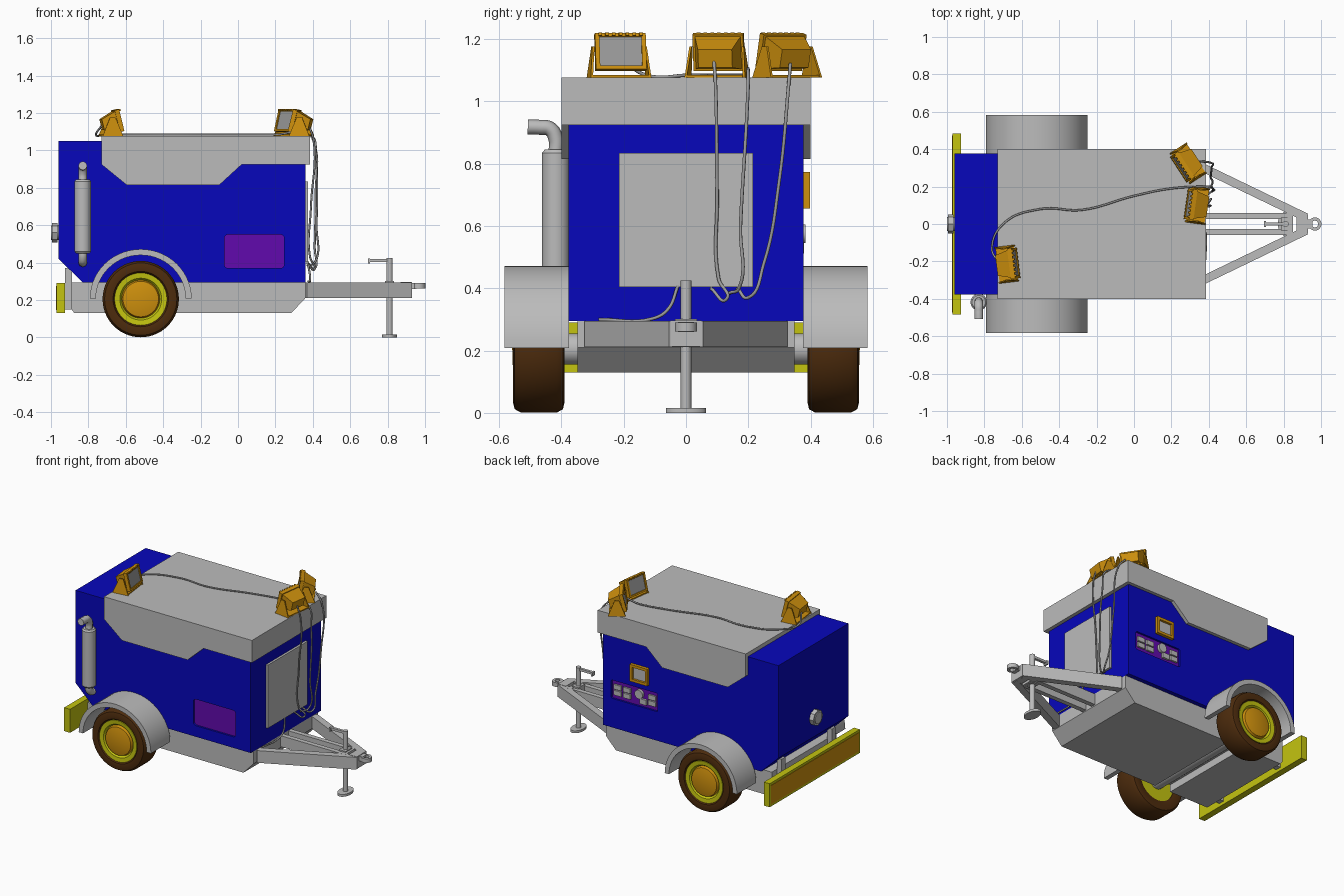
import bpy, bmesh, math
from mathutils import Matrix, Vector

if "Cube" in bpy.data.objects:
    bpy.data.objects.remove(bpy.data.objects["Cube"], do_unlink=True)


def material(name, r, g, b):
    m = bpy.data.materials.new(name)
    m.use_nodes = True
    m.diffuse_color = (r, g, b, 1)
    m.node_tree.nodes["Principled BSDF"].inputs["Base Color"].default_value = (r, g, b, 1)
    return m


GREY = material("light grey", .5, .5, .5)
BLUE = material("deep blue", .002, .002, .5)
YELLOW = material("yellow", .55, .55, .005)
ORANGE = material("orange", .62, .28, .004)
BROWN = material("tyre brown", .075, .025, .004)
PURPLE = material("purple", .12, .003, .42)
GLASS = material("lamp glass", .33, .33, .33)


def finish(name, bm, mat, smooth=False, matrix=None):
    bmesh.ops.recalc_face_normals(bm, faces=bm.faces)
    me = bpy.data.meshes.new(name)
    bm.to_mesh(me)
    bm.free()
    ob = bpy.data.objects.new(name, me)
    bpy.context.collection.objects.link(ob)
    me.materials.append(mat)
    if matrix:
        ob.matrix_world = matrix
    if smooth:
        bpy.ops.object.select_all(action='DESELECT')
        ob.select_set(True)
        bpy.context.view_layer.objects.active = ob
        bpy.ops.object.shade_smooth_by_angle(angle=math.radians(35))
    return ob


def prism(name, profile, y0, y1, mat, smooth=False, matrix=None):
    """Side outline in x, z pushed from y0 to y1."""
    bm = bmesh.new()
    f = bm.faces.new([bm.verts.new((x, y0, z)) for x, z in profile])
    r = bmesh.ops.extrude_face_region(bm, geom=[f])
    bmesh.ops.translate(bm, vec=(0, y1 - y0, 0),
                        verts=[v for v in r["geom"] if isinstance(v, bmesh.types.BMVert)])
    return finish(name, bm, mat, smooth, matrix)


def boxes(name, items, mat, matrix=None):
    """One object from boxes given as (centre, size, turn about z)."""
    bm = bmesh.new()
    for c, s, turn in items:
        m = Matrix.Translation(c) @ Matrix.Rotation(turn, 4, 'Z') @ Matrix.Diagonal((*s, 1))
        bmesh.ops.create_cube(bm, size=1, matrix=m)
    return finish(name, bm, mat, False, matrix)


def lathe(name, profile, centre, axis, mat, steps=40):
    """Turn (radius, height) points about an axis through centre."""
    bm = bmesh.new()
    vs = [bm.verts.new((r, 0, h)) for r, h in profile]
    es = [bm.edges.new(p) for p in zip(vs, vs[1:])]
    bmesh.ops.spin(bm, geom=vs + es, cent=(0, 0, 0), axis=(0, 0, 1),
                   angle=math.tau, steps=steps, use_duplicate=False)
    bmesh.ops.remove_doubles(bm, verts=bm.verts, dist=1e-5)
    m = Matrix.Translation(centre) @ Vector(axis).to_track_quat('Z', 'Y').to_matrix().to_4x4()
    bm.transform(m)
    return finish(name, bm, mat, True)


def rod(name, centre, axis, radius, length, mat, steps=24):
    h = length / 2
    return lathe(name, [(0, -h), (radius, -h), (radius, h), (0, h)], centre, axis, mat, steps)


def cable(name, points, radius, mat):
    cu = bpy.data.curves.new(name, 'CURVE')
    cu.dimensions = '3D'
    cu.bevel_depth = radius
    cu.bevel_resolution = 2
    cu.resolution_u = 8
    cu.use_fill_caps = True
    sp = cu.splines.new('BEZIER')
    sp.bezier_points.add(len(points) - 1)
    for bp, p in zip(sp.bezier_points, points):
        bp.co = p
        bp.handle_left_type = bp.handle_right_type = 'AUTO'
    cu.materials.append(mat)
    ob = bpy.data.objects.new(name, cu)
    bpy.context.collection.objects.link(ob)
    return ob


def rounded(cx, cz, w, h, r):
    pts = []
    for k, (sx, sz) in enumerate([(1, 1), (-1, 1), (-1, -1), (1, -1)]):
        for i in range(5):
            a = (k + i / 4) * math.pi / 2
            pts.append((cx + sx * (w / 2 - r) + r * math.cos(a),
                        cz + sz * (h / 2 - r) + r * math.sin(a)))
    return pts


# Enclosure with a recess on each side
body = prism("enclosure", [(-.96, 1.05), (.36, 1.05), (.36, .295), (-.83, .295), (-.96, .42)],
             -.377, .377, BLUE)
panels = [("service_panel", rounded(.087, .46, .32, .18, .02), -1),
          ("socket_panel", rounded(.125, .555, .35, .125, .01), 1)]
for name, outline, s in panels:
    cutter = prism("cutter", outline, s * .36, s * .45, BLUE)
    cutter.hide_render = True
    mod = body.modifiers.new("recess", 'BOOLEAN')
    mod.operation, mod.object, mod.solver = 'DIFFERENCE', cutter, 'EXACT'
    bpy.context.view_layer.objects.active = body
    bpy.ops.object.modifier_apply(modifier=mod.name)
    bpy.data.objects.remove(cutter, do_unlink=True)
    prism(name, outline, s * .358, s * .364, PURPLE)

# Hood, end door
prism("hood", [(-.73, 1.077), (.385, 1.077), (.385, .925), (.02, .925), (-.10, .815),
               (-.595, .815), (-.73, .925)], -.4, .4, GREY)
boxes("end_door", [((.365, 0, .62), (.02, .43, .43), 0)], GREY)

# Control window and sockets on the back
boxes("window_frame", [((.08 + s * .057, .383, .715), (.018, .03, .115), 0) for s in (-1, 1)]
      + [((.08, .383, .715 + s * .049), (.13, .03, .018), 0) for s in (-1, 1)], ORANGE)
boxes("window_pane", [((.08, .379, .715), (.1, .008, .085), 0)], GREY)
boxes("sockets", [((x, .369, .555 + dz), (.055, .014, .032), 0)
                  for x in (.255, .185, -.005) for dz in (-.02, .02)], GREY)
rod("round_socket", (.09, .372, .575), (0, 1, 0), .03, .022, GREY)
boxes("breaker", [((.06, .37, .53), (.05, .018, .035), 0)], GREY)

# Fuel cap
rod("filler_cap", (-.98, 0, .56), (1, 0, 0), .052, .03, GREY, 8)
rod("filler_neck", (-.965, 0, .56), (1, 0, 0), .038, .07, GREY)

# Chassis with an axle groove
prism("chassis", [(-.89, .295), (.36, .295), (.36, .21), (.285, .13), (-.46, .13), (-.46, .18),
                  (-.58, .18), (-.58, .13), (-.875, .13), (-.89, .15)], -.348, .348, GREY)
rod("axle", (-.52, 0, .205), (0, 1, 0), .05, .82, GREY)

# Wheels and fenders
for s, side in ((-1, "front"), (1, "back")):
    at, ax = (-.52, 0, .205), (0, s, 0)
    lathe("tyre_" + side, [(.13, .40), (.17, .39), (.193, .395), (.204, .415), (.204, .53),
                           (.193, .55), (.17, .556), (.148, .553), (.138, .54), (.13, .40)],
          at, ax, BROWN, 56)
    lathe("rim_" + side, [(0, .405), (.14, .405), (.14, .548), (.112, .545), (.102, .53), (0, .53)],
          at, ax, YELLOW)
    lathe("hub_" + side, [(.102, .53), (.095, .548), (.06, .556), (0, .558)], at, ax, ORANGE)
    arc = [math.pi * i / 28 for i in range(29)]
    ring = [(-.52 + .272 * math.cos(a), .208 + .264 * math.sin(a)) for a in arc]
    ring += [(-.52 + .24 * math.cos(a), .208 + .232 * math.sin(a)) for a in reversed(arc)]
    prism("fender_" + side, ring, s * .375, s * .583, GREY, True)

# Rear bumper
boxes("bumper", [((-.948, 0, .21), (.044, .97, .16), 0)], YELLOW)
boxes("bumper_panel", [((-.971, 0, .21), (.004, .945, .128), 0)], ORANGE)
boxes("bumper_posts", [((-.906, s * .27, .26), (.036, .04, .22), 0) for s in (-1, 1)], GREY)

# Exhaust
lathe("muffler", [(0, .45), (.036, .45), (.044, .46), (.044, .835), (.036, .845), (0, .845)],
      (-.83, -.418, 0), (0, 0, 1), GREY)
cable("exhaust_outlet", [(-.83, -.418, .83), (-.83, -.418, .88), (-.83, -.437, .912),
                         (-.83, -.47, .917), (-.83, -.508, .918)], .024, GREY)
cable("exhaust_inlet", [(-.83, -.418, .47), (-.83, -.418, .43), (-.83, -.40, .405),
                        (-.83, -.36, .40)], .024, GREY)

# Drawbar frame and coupling
beams = []
for s in (-1, 1):
    a, b = Vector((.36, s * .305, .253)), Vector((.92, s * .035, .253))
    d = b - a
    beams.append(((a + b) / 2, (d.length, .045, .083), math.atan2(d.y, d.x)))
    beams.append(((.6, s * .043, .255), (.48, .032, .075), 0))
beams += [((.835, 0, .255), (.03, .13, .08), 0), ((.9, 0, .255), (.06, .10, .083), 0),
          ((.94, 0, .276), (.03, .05, .032), 0)]
boxes("drawbar", beams, GREY)
lathe("tow_eye", [(.018, -.014), (.035, -.014), (.035, .014), (.018, .014), (.018, -.014)],
      (.967, 0, .276), (0, 0, 1), GREY)

# Jack stand
rod("jack_tube", (.81, 0, .22), (0, 0, 1), .017, .41, GREY)
boxes("jack_collar", [((.81, 0, .257), (.05, .07, .09), 0)], GREY)
foot = rod("jack_foot", (0, 0, 0), (0, 0, 1), .065, .016, GREY)
foot.matrix_world = Matrix.Translation((.81, 0, .008)) @ Matrix.Diagonal((.62, 1, 1, 1))
boxes("jack_handle", [((.755, 0, .412), (.12, .018, .016), 0),
                      ((.701, 0, .408), (.012, .03, .026), 0)], GREY)


# Floodlights
def floodlight(n, x, y, turn):
    base = Matrix.Translation((x, y, 1.077)) @ Matrix.Rotation(math.radians(turn), 4, 'Z')
    head = base @ Matrix.Translation((.01, 0, .075)) @ Matrix.Rotation(math.radians(-14), 4, 'Y')
    bm = bmesh.new()
    bmesh.ops.create_cube(bm, size=1)
    for v in bm.verts:
        back = v.co.x < 0
        v.co = (-.06 if back else .02, v.co.y * (.11 if back else .15), v.co.z * (.06 if back else .11))
    finish(f"lamp_housing_{n}", bm, ORANGE, False, head)
    boxes(f"lamp_bezel_{n}", [((.028, s * .075, 0), (.024, .014, .12), 0) for s in (-1, 1)]
          + [((.028, 0, s * .054), (.024, .16, .012), 0) for s in (-1, 1)]
          + [((.043, (i - 3) * .022, .055), (.012, .011, .01), 0) for i in range(7)], ORANGE, head)
    boxes(f"lamp_glass_{n}", [((.03, 0, 0), (.008, .138, .098), 0)], GLASS, head)
    for s in (-1, 1):
        yoke = prism(f"lamp_yoke_{n}", [(-.055, 0), (.055, 0), (.014, .1), (-.014, .1)],
                     s * .081, s * .088, ORANGE, False, base)
        for v in yoke.data.vertices:
            v.co.y += s * (.1 - v.co.z) * .1
    boxes(f"lamp_foot_{n}", [((0, 0, .004), (.1, .18, .008), 0)], ORANGE, base)


floodlight(1, -.68, -.215, 7)
floodlight(2, .34, .10, 172)
floodlight(3, .29, .325, 213)

# Power cables
cable("cable_top", [(-.73, -.20, 1.13), (-.76, -.13, 1.085), (-.70, 0, 1.084), (-.5, .08, 1.084),
                    (-.28, .075, 1.084), (0, .15, 1.084), (.2, .19, 1.084), (.39, .2, 1.084),
                    (.415, .195, .95), (.42, .175, .6), (.41, .17, .40), (.37, .14, .385)], .0055, GLASS)
cable("cable_middle", [(.38, .09, 1.13), (.405, .095, 1.05), (.39, .10, .7), (.385, .105, .43),
                       (.41, .13, .365), (.37, .08, .40)], .0055, GLASS)
cable("cable_outer", [(.35, .335, 1.12), (.40, .33, 1.06), (.415, .30, .75), (.41, .25, .48),
                      (.41, .20, .37), (.37, .165, .40)], .0055, GLASS)
cable("cable_low", [(.375, -.28, .30), (.385, -.11, .302), (.385, -.06, .33), (.37, -.025, .41)],
      .0055, GLASS)
